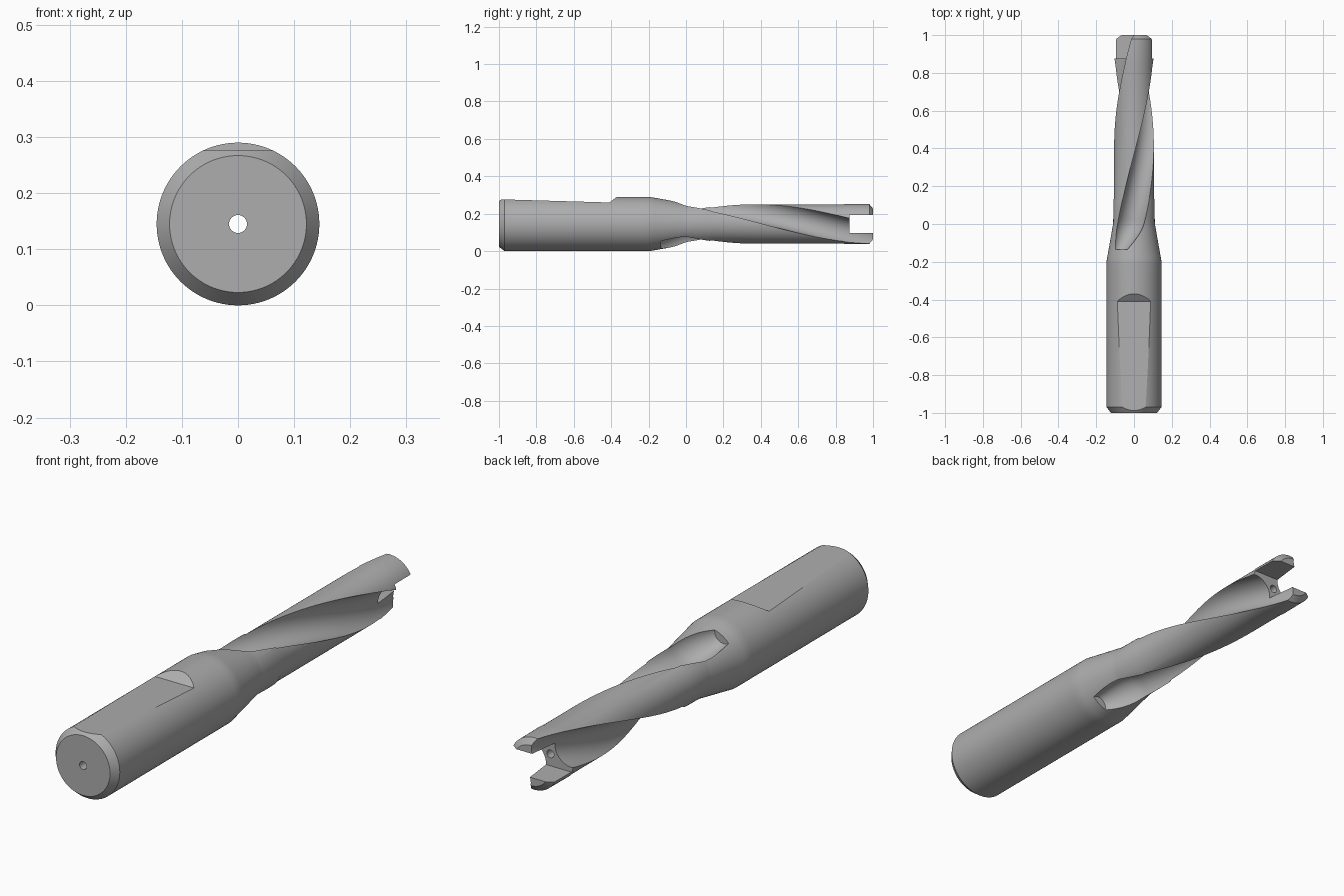
import bpy, bmesh
from math import sin, cos, pi, radians
from mathutils import Vector

AXIS_Z = 0.145

cube = bpy.data.objects.get("Cube")
if cube:
    bpy.data.objects.remove(cube, do_unlink=True)

steel = bpy.data.materials.new("grey_steel")
steel.use_nodes = True
steel.diffuse_color = (0.42, 0.42, 0.42, 1)
steel.node_tree.nodes["Principled BSDF"].inputs["Base Color"].default_value = (0.42, 0.42, 0.42, 1)


def loft(name, rings, triangulate=False):
    """Closed skin through a list of equally long point rings."""
    bm = bmesh.new()
    loops = [[bm.verts.new(p) for p in ring] for ring in rings]
    for a, b in zip(loops, loops[1:]):
        for i in range(len(a)):
            j = (i + 1) % len(a)
            bm.faces.new((a[i], a[j], b[j], b[i]))
    bm.faces.new(loops[0])
    bm.faces.new(loops[-1])
    bmesh.ops.recalc_face_normals(bm, faces=bm.faces[:])
    if triangulate:
        bmesh.ops.triangulate(bm, faces=bm.faces[:])
    mesh = bpy.data.meshes.new(name)
    bm.to_mesh(mesh)
    bm.free()
    mesh.materials.append(steel)
    obj = bpy.data.objects.new(name, mesh)
    bpy.context.collection.objects.link(obj)
    return obj


def lathe(name, profile, sides):
    """Turn (radius, y) pairs around the tool axis."""
    return loft(name, [[(r * cos(2 * pi * k / sides), y, AXIS_Z + r * sin(2 * pi * k / sides))
                        for k in range(sides)] for r, y in profile])


def extrude_x(name, outline, half):
    """Extrude a (y, z) outline across x."""
    return loft(name, [[(x, y, z) for y, z in outline] for x in (-half, half)])


def flute_cutter(name, turn):
    """Twisted U-shaped channel that ramps out into the shank."""
    start, end, steps, arc = -0.135, 1.05, 110, 18
    rings = []
    for s in range(steps + 1):
        y = start + (end - start) * s / steps
        phi = radians(90) * (y - 0.08) / 0.62 + turn
        out = Vector((sin(phi), 0, cos(phi)))
        side = Vector((cos(phi), 0, -sin(phi)))
        ramp = sin(min(1, (y - start) / 0.15) * pi / 2)
        radius = 0.04 + 0.035 * ramp
        depth = 0.105 - 0.075 * ramp
        section = [(depth + radius - radius * sin(pi * k / arc), radius * cos(pi * k / arc))
                   for k in range(arc + 1)]
        section = [(0.25, radius)] + section + [(0.25, -radius)]
        rings.append([out * h + side * w + Vector((0, y, AXIS_Z)) for h, w in section])
    return loft(name, rings, triangulate=True)


# Turned blank: chamfered shank, cone, collar, fluted body and tip
body = lathe("drill_body", [
    (0.122, -1), (0.145, -0.97), (0.145, -0.6), (0.145, -0.22), (0.145, -0.195),
    (0.1415, -0.175), (0.1125, -0.01), (0.11, 0.01), (0.109, 0.125), (0.105, 0.14),
    (0.105, 0.5), (0.105, 0.84), (0.107, 0.855), (0.106, 0.98), (0.082, 1)], 96)

# Cutters: two flutes, tip slot, coolant hole, sloped clamping flat
cutters = [
    flute_cutter("flute_cutter_a", 0),
    flute_cutter("flute_cutter_b", pi),
    extrude_x("tip_slot_cutter", [(0.875, 0.096), (1.1, 0.096), (1.1, 0.194), (0.875, 0.194)], 0.3),
    lathe("coolant_hole_cutter", [(0.016, -1.1), (0.016, 1.1)], 32),
    extrude_x("clamp_flat_cutter", [(-1.1, 0.28), (-0.41, 0.26), (-0.35, 0.305),
                                    (-0.35, 0.4), (-1.1, 0.4)], 0.3),
]

bpy.ops.object.select_all(action='DESELECT')
bpy.context.view_layer.objects.active = body
body.select_set(True)
for cutter in cutters:
    cutter.hide_render = True
    mod = body.modifiers.new(cutter.name, 'BOOLEAN')
    mod.operation = 'DIFFERENCE'
    mod.solver = 'EXACT'
    mod.object = cutter
    bpy.ops.object.modifier_apply(modifier=mod.name)
    bpy.data.objects.remove(cutter, do_unlink=True)

# Smooth turned surfaces, crisp cut edges
bpy.ops.object.shade_smooth_by_angle(angle=radians(20))
